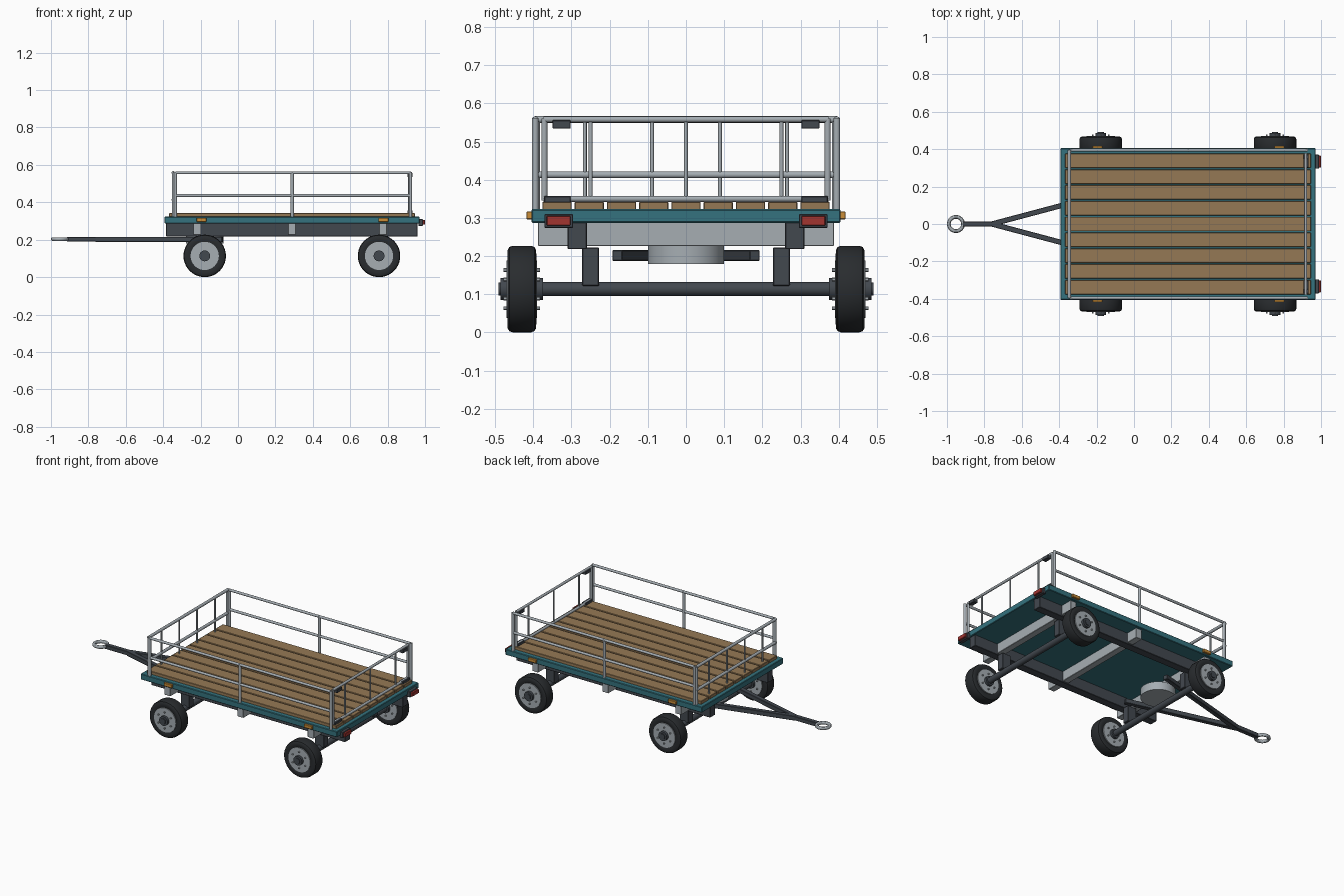
import bpy, bmesh, math
from mathutils import Vector

if "Cube" in bpy.data.objects:
    bpy.data.objects.remove(bpy.data.objects["Cube"])


def material(name, rgb):
    m = bpy.data.materials.new(name)
    m.diffuse_color = (*rgb, 1)
    m.use_nodes = True
    m.node_tree.nodes["Principled BSDF"].inputs["Base Color"].default_value = m.diffuse_color
    return m


TEAL = material("teal_paint", (0.035, 0.17, 0.21))
WOOD = material("wood", (0.30, 0.19, 0.09))
DARK = material("dark_steel", (0.055, 0.065, 0.078))
RUBBER = material("rubber", (0.022, 0.025, 0.028))
STEEL = material("galvanised", (0.38, 0.42, 0.45))
RED = material("red_lens", (0.36, 0.035, 0.03))
AMBER = material("amber_lens", (0.6, 0.27, 0.04))


def finish(name, bm, mat, smooth=False):
    me = bpy.data.meshes.new(name)
    bmesh.ops.recalc_face_normals(bm, faces=bm.faces[:])
    bm.to_mesh(me)
    bm.free()
    me.materials.append(mat)
    ob = bpy.data.objects.new(name, me)
    bpy.context.collection.objects.link(ob)
    if smooth:
        bpy.ops.object.select_all(action='DESELECT')
        ob.select_set(True)
        bpy.context.view_layer.objects.active = ob
        bpy.ops.object.shade_smooth_by_angle(angle=math.radians(35))
    return ob


def box(name, x, y, z, mat, bevel=0.002):
    """Box from (min, max) pairs."""
    bm = bmesh.new()
    bmesh.ops.create_cube(bm, size=1)
    for v in bm.verts:
        v.co = [r[0] if c < 0 else r[1] for c, r in zip(v.co, (x, y, z))]
    if bevel:
        bmesh.ops.bevel(bm, geom=bm.edges[:], offset=bevel, segments=1, affect='EDGES')
    return finish(name, bm, mat)


def tube(name, pairs, r, mat, sides=16):
    """Round bars between pairs of points."""
    bm = bmesh.new()
    for a, b in pairs:
        a, b = Vector(a), Vector(b)
        d = b - a
        mtx = d.to_track_quat('Z', 'Y').to_matrix().to_4x4()
        mtx.translation = (a + b) / 2
        bmesh.ops.create_cone(bm, cap_ends=True, segments=sides, radius1=r, radius2=r,
                              depth=d.length, matrix=mtx)
    return finish(name, bm, mat, True)


def lathe(name, profile, x, y, z, mat, steps=40):
    """Closed (radius, y offset) profile spun around the wheel axis."""
    bm = bmesh.new()
    rings = []
    for i in range(steps):
        t = 2 * math.pi * i / steps
        rings.append([bm.verts.new((x + r * math.cos(t), y + o, z + r * math.sin(t)))
                      for r, o in profile])
    n = len(profile)
    for i in range(steps):
        a, b = rings[i], rings[(i + 1) % steps]
        for j in range(n):
            bm.faces.new((a[j], a[(j + 1) % n], b[(j + 1) % n], b[j]))
    return finish(name, bm, mat, True)


# Deck, planks and chassis
box("deck_frame", (-0.393, 0.97), (-0.405, 0.405), (0.287, 0.323), TEAL, 0.003)
for i in range(9):
    c = (i - 4) * 0.0845
    box(f"deck_plank_{i}", (-0.368, 0.945), (c - 0.0385, c + 0.0385), (0.32, 0.342), WOOD)
for s in (-1, 1):
    box("chassis_rail", (-0.385, 0.96), sorted((s * 0.26, s * 0.31)), (0.218, 0.29), DARK)
for x in (-0.218, 0.288, 0.775):
    box("cross_member", (x - 0.021, x + 0.021), (-0.388, 0.388), (0.226, 0.29), STEEL)

# Axles and wheels
WZ, AXLES = 0.1135, (-0.178, 0.754)
tire = [(0.074, -0.034), (0.088, -0.038), (0.103, -0.037), (0.110, -0.033), (0.1135, -0.024),
        (0.1135, 0.024), (0.110, 0.033), (0.103, 0.037), (0.088, 0.038), (0.074, 0.034)]
for x in AXLES:
    tube("axle", [((x, -0.4, WZ), (x, 0.4, WZ))], 0.0185, DARK, 24)
    for s in (-1, 1):
        box("axle_stand", (x - 0.03, x + 0.03), sorted((s * 0.228, s * 0.272)),
            (0.122, 0.222), DARK)
        y = s * 0.43
        lathe("tire", tire, x, y, WZ, RUBBER)
        tube("wheel_rim", [((x, y - 0.04, WZ), (x, y + 0.04, WZ))], 0.0755, STEEL, 40)
        tube("wheel_hub", [((x, y - 0.056, WZ), (x, y + 0.056, WZ))], 0.029, DARK, 24)
        tube("hub_cap", [((x, y, WZ), (x, y + s * 0.061, WZ))], 0.017, DARK, 20)
        bolts = []
        for k in range(6):
            t = math.pi * (k / 3 + 1 / 6)
            bx, bz = x + 0.05 * math.cos(t), WZ + 0.05 * math.sin(t)
            bolts.append(((bx, y - 0.048, bz), (bx, y + 0.048, bz)))
        tube("wheel_bolts", bolts, 0.005, STEEL, 6)

# Turntable, drawbar and towing eye
tube("turntable", [((-0.178, 0, 0.179), (-0.178, 0, 0.23))], 0.1, STEEL, 40)
for s in (-1, 1):
    a, b = Vector((-0.082, s * 0.18, 0.2015)), Vector((-0.76, 0, 0.2015))
    d = b - a
    arm = box("drawbar_arm", (-d.length / 2, d.length / 2), (-0.014, 0.014),
              (-0.014, 0.014), DARK)
    arm.location = (a + b) / 2
    arm.rotation_euler.z = math.atan2(d.y, d.x)
box("drawbar_tongue", (-0.915, -0.73), (-0.014, 0.014), (0.19, 0.215), DARK)
bpy.ops.mesh.primitive_torus_add(location=(-0.952, 0, 0.203), major_radius=0.038,
                                 minor_radius=0.010, major_segments=36, minor_segments=12)
eye = bpy.context.object
eye.name = "towing_eye"
eye.data.materials.append(STEEL)
bpy.ops.object.shade_smooth_by_angle()

# Side railings
X0, X1 = -0.335, 0.922
for s in (-1, 1):
    y = s * 0.395
    tube("side_posts", [((x, y, 0.32), (x, y, 0.562)) for x in (X0, 0.29, X1)], 0.009, STEEL)
    tube("side_rails", [((X0, y, z), (X1, y, z)) for z in (0.436, 0.558)], 0.008, STEEL)

# Headboard
hx = -0.346
tube("headboard_rails", [((hx, -0.395, z), (hx, 0.395, z)) for z in (0.413, 0.558)], 0.009, STEEL)
tube("headboard_posts", [((hx, y, 0.32), (hx, y, 0.558)) for y in (-0.39, 0.39)], 0.008, STEEL)
tube("headboard_bars", [((hx, y, 0.335), (hx, y, 0.555))
                        for y in (-0.265, -0.089, 0.089, 0.265)], 0.005, STEEL, 12)

# Tailgate
tx = 0.918
tube("tailgate_rails", [((tx, -0.373, z), (tx, 0.373, z)) for z in (0.35, 0.558)], 0.008, STEEL)
tube("tailgate_posts", [((tx, y, 0.345), (tx, y, 0.56)) for y in (-0.371, 0.371)], 0.008, STEEL)
tube("tailgate_bars", [((tx, y, 0.35), (tx, y, 0.555)) for y in (-0.25, 0, 0.25)],
     0.005, STEEL, 12)
for s in (-1, 1):
    box("tailgate_latch", (0.907, 0.934), sorted((s * 0.302, s * 0.35)), (0.534, 0.556), DARK)
    box("tailgate_hinge", (0.907, 0.934), sorted((s * 0.302, s * 0.372)), (0.340, 0.357), DARK)

# Tail lamps and side markers
for s in (-1, 1):
    box("tail_lamp_housing", (0.965, 0.988), sorted((s * 0.296, s * 0.371)), (0.274, 0.31), DARK)
    box("tail_lamp_lens", (0.985, 1.0), sorted((s * 0.302, s * 0.365)), (0.28, 0.305), RED)
    for x in (-0.195, 0.777):
        box("side_marker", (x - 0.027, x + 0.027), sorted((s * 0.4, s * 0.418)),
            (0.296, 0.317), AMBER)
